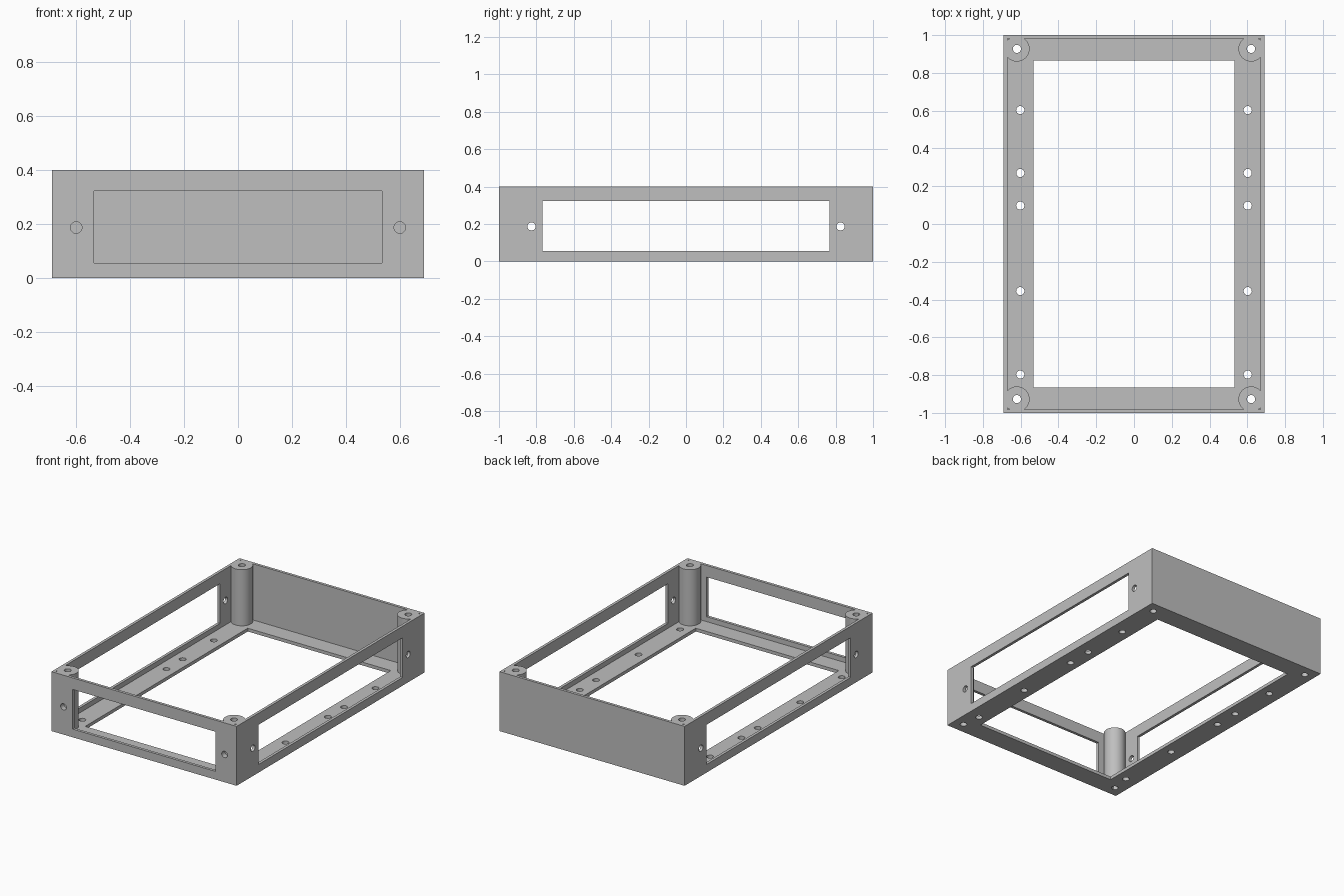
import bpy
import math

cube = bpy.data.objects.get("Cube")
if cube:
    bpy.data.objects.remove(cube, do_unlink=True)

# Main sizes
HALF_X, HALF_Y, HEIGHT = 0.69, 1.0, 0.4
WALL, FLOOR = 0.019, 0.022
OPEN_X, OPEN_Y = 0.533, 0.865
SILL, LINTEL = 0.055, 0.322
SIDE_WINDOW_Y = 0.767
POST_X, POST_Y, POST_R = 0.62, 0.927, 0.067
HOLE_R, SCREW_Z = 0.0215, 0.187

grey = bpy.data.materials.new("matte grey")
grey.use_nodes = True
colour = (0.52, 0.52, 0.52, 1)
grey.diffuse_color = colour
grey.node_tree.nodes["Principled BSDF"].inputs["Base Color"].default_value = colour


def box(name, low, high):
    centre = [(a + b) / 2 for a, b in zip(low, high)]
    bpy.ops.mesh.primitive_cube_add(size=1, location=centre)
    ob = bpy.context.object
    ob.name = name
    ob.scale = [b - a for a, b in zip(low, high)]
    bpy.ops.object.transform_apply(location=True, rotation=True, scale=True)
    return ob


def rod(name, centre, radius, length, axis="z", sides=32):
    turn = {"x": (0, math.pi / 2, 0), "y": (math.pi / 2, 0, 0), "z": (0, 0, 0)}[axis]
    bpy.ops.mesh.primitive_cylinder_add(
        vertices=sides, radius=radius, depth=length, location=centre, rotation=turn)
    ob = bpy.context.object
    ob.name = name
    bpy.ops.object.transform_apply(location=True, rotation=True, scale=True)
    return ob


def cut(target, cutter):
    cutter.hide_render = True
    mod = target.modifiers.new("cut", "BOOLEAN")
    mod.operation = "DIFFERENCE"
    mod.solver = "EXACT"
    mod.object = cutter
    bpy.context.view_layer.objects.active = target
    bpy.ops.object.modifier_apply(modifier=mod.name)
    bpy.data.objects.remove(cutter, do_unlink=True)


# Outer block
frame = box("enclosure_frame", (-HALF_X, -HALF_Y, 0), (HALF_X, HALF_Y, HEIGHT))

# Hollow interior that leaves a round screw post standing in each corner
cavity = box("cavity_cutter", (WALL - HALF_X, WALL - HALF_Y, FLOOR),
             (HALF_X - WALL, HALF_Y - WALL, HEIGHT + 0.1))
for sx in (-1, 1):
    for sy in (-1, 1):
        cut(cavity, rod("post_shape", (sx * POST_X, sy * POST_Y, 0), POST_R, 2, sides=64))
cut(frame, cavity)

# Large floor opening
cut(frame, box("floor_opening", (-OPEN_X, -OPEN_Y, -0.1), (OPEN_X, OPEN_Y, FLOOR + 0.01)))

# Front window and both side windows; the back wall stays solid
cut(frame, box("front_window", (-OPEN_X, -HALF_Y - 0.1, SILL), (OPEN_X, -0.9, LINTEL)))
cut(frame, box("side_windows", (-1, -SIDE_WINDOW_Y, SILL), (1, SIDE_WINDOW_Y, LINTEL)))

for sx in (-1, 1):
    # Screw holes down through the corner posts
    for sy in (-1, 1):
        cut(frame, rod("post_hole", (sx * POST_X, sy * POST_Y, HEIGHT / 2), HOLE_R, 1))
    # Mounting holes along the floor flanges
    for y in (0.603, 0.27, 0.097, -0.355, -0.797):
        cut(frame, rod("floor_hole", (sx * 0.602, y, 0), HOLE_R, 0.1))
    # Blind screw holes beside the front window
    cut(frame, rod("front_hole", (sx * 0.6, -HALF_Y, SCREW_Z), HOLE_R, 0.07, "y"))

# Screw holes through both side walls
for sy in (-1, 1):
    cut(frame, rod("side_hole", (0, sy * 0.826, SCREW_Z), HOLE_R, 2, "x"))

# Finish
frame.data.materials.clear()
frame.data.materials.append(grey)
for face in frame.data.polygons:
    face.material_index = 0
bpy.ops.object.select_all(action="DESELECT")
frame.select_set(True)
bpy.context.view_layer.objects.active = frame
bpy.ops.object.shade_smooth_by_angle(angle=math.radians(30))
